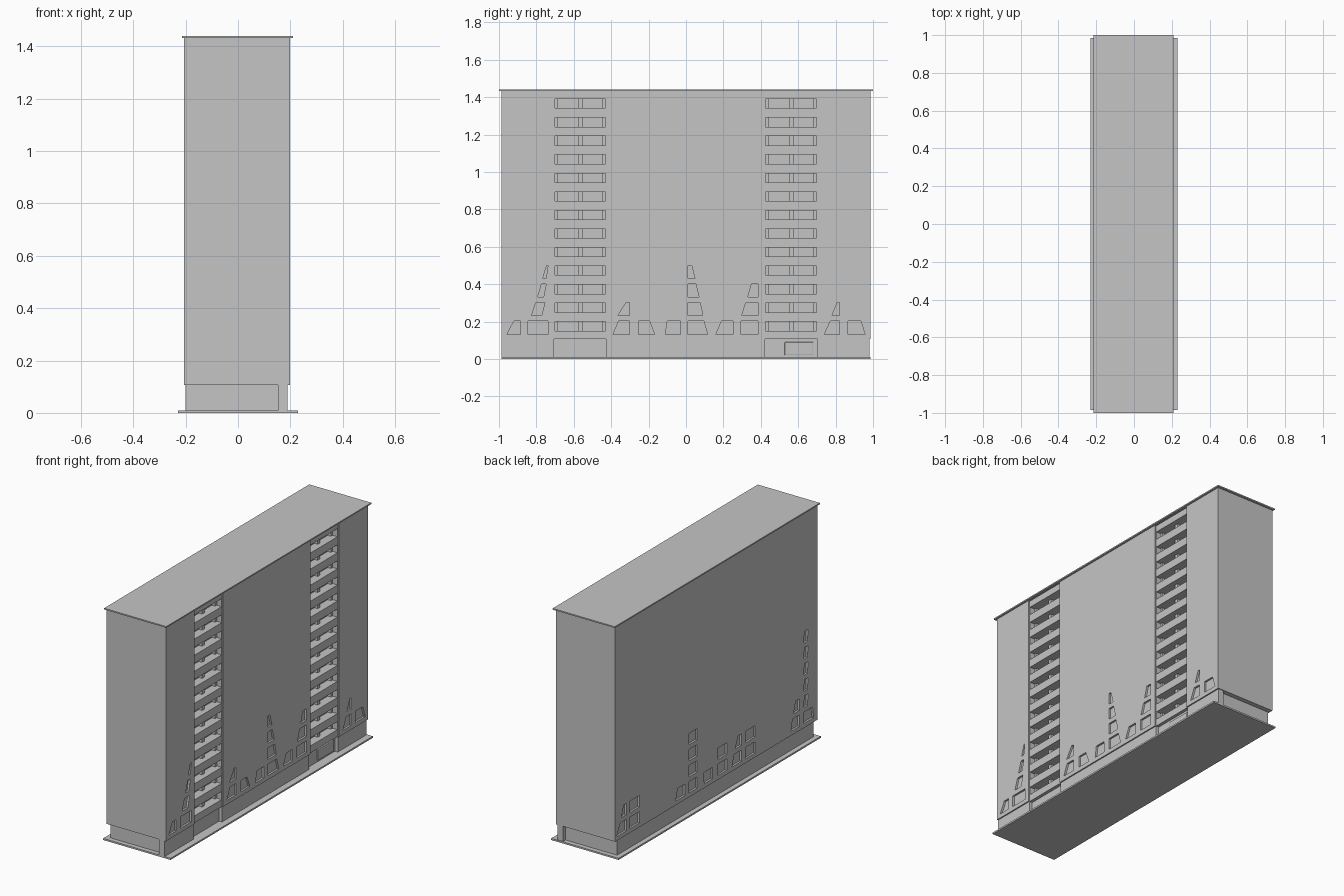
import bpy, bmesh

old = bpy.data.objects.get("Cube")
if old:
    bpy.data.objects.remove(old)

# One plain concrete colour
concrete = bpy.data.materials.new("concrete grey")
concrete.use_nodes = True
grey = (0.56, 0.56, 0.56, 1)
concrete.diffuse_color = grey
concrete.node_tree.nodes["Principled BSDF"].inputs["Base Color"].default_value = grey


def prism(bm, outline, x0, x1):
    """Extrude a (y, z) outline from x0 to x1."""
    face = bm.faces.new([bm.verts.new((x0, y, z)) for y, z in outline])
    side = bmesh.ops.extrude_face_region(bm, geom=[face])["geom"]
    moved = [v for v in side if isinstance(v, bmesh.types.BMVert)]
    bmesh.ops.translate(bm, verts=moved, vec=(x1 - x0, 0, 0))


def box(bm, x0, x1, y0, y1, z0, z1):
    prism(bm, [(y0, z0), (y1, z0), (y1, z1), (y0, z1)], x0, x1)


def finish(name, bm):
    bmesh.ops.recalc_face_normals(bm, faces=bm.faces)
    mesh = bpy.data.meshes.new(name)
    bm.to_mesh(mesh)
    bm.free()
    mesh.materials.append(concrete)
    obj = bpy.data.objects.new(name, mesh)
    bpy.context.collection.objects.link(obj)
    return obj


def boxes(name, *sizes):
    bm = bmesh.new()
    for size in sizes:
        box(bm, *size)
    return finish(name, bm)


def cut(target, cutter):
    mod = target.modifiers.new("cut", "BOOLEAN")
    mod.operation = "DIFFERENCE"
    mod.solver = "EXACT"
    mod.object = cutter
    cutter.hide_render = True
    bpy.context.view_layer.objects.active = target
    bpy.ops.object.modifier_apply(modifier=mod.name)
    bpy.data.objects.remove(cutter)


LEFT, RIGHT, END = -0.207, 0.198, 0.986
SOFFIT, TOP = 0.106, 1.432
FLOOR = 0.0992
BAY_X, NICHE_X = 0.19, 0.135
BAYS = [(-0.705, -0.427), (0.422, 0.702)]

# Slabs
boxes("ground_slab", (-0.23, 0.23, -END, END, 0, 0.01))
boxes("roof_slab", (-0.214, 0.21, -1, 1, TOP, 1.44))

# Ground floor: set-back core, and a full-length wall broken at the bays
boxes("ground_floor_core", (-0.2, 0.17, -0.957, 0.957, 0.01, SOFFIT))
spans = [(-END, BAYS[0][0]), (BAYS[0][1], BAYS[1][0]), (BAYS[1][1], END - 0.005)]
boxes("ground_floor_wall", *[(0.152, 0.19, a, b, 0.01, SOFFIT) for a, b in spans])

# Entrance door
door = boxes("entrance_door", (0.165, 0.178, 0.527, 0.68, 0.02, 0.09))
bevel = door.modifiers.new("rounded corners", "BEVEL")
bevel.width = 0.004
bevel.segments = 2

# Tower body with its two balcony bays
body = boxes("tower_body", (LEFT, RIGHT, -END, END, SOFFIT, TOP))
cut(body, boxes("bay_cutter", *[(BAY_X, 0.3, a, b, 0.05, TOP - 0.002) for a, b in BAYS]))
niches = [(NICHE_X, 0.3, a + 0.004, b - 0.004, z, z + 0.049)
          for a, b in BAYS for z in [0.15 + FLOOR * i for i in range(13)]]
cut(body, boxes("balcony_cutter", *niches))

# Pillars at the back of each balcony
pillars = []
for _, _, a, b, z, top in niches:
    mid = (a + b) / 2 + 0.002
    for p, q in ((a, a + 0.014), (mid - 0.011, mid + 0.011), (b - 0.016, b)):
        pillars.append((NICHE_X - 0.01, NICHE_X + 0.022, p, q, z - 0.002, top + 0.002))
boxes("balcony_pillars", *pillars)

# Windows: storey, bottom edge start and end, top edge start and end
right_windows = [
    (0, -.957, -.885, -.92, -.885), (0, -.845, -.738, -.845, -.738),
    (1, -.826, -.772, -.803, -.755), (2, -.793, -.762, -.772, -.748),
    (3, -.766, -.748, -.745, -.738),
    (0, -.39, -.302, -.36, -.302), (1, -.365, -.302, -.32, -.302),
    (0, -.255, -.168, -.255, -.195),
    (0, -.11, -.03, -.10, -.03), (0, .012, .115, .012, .095),
    (1, .012, .09, .012, .075), (2, .012, .07, .012, .052), (3, .012, .048, .012, .03),
    (0, .16, .25, .19, .25), (0, .293, .385, .293, .385),
    (1, .298, .385, .32, .385), (2, .33, .385, .35, .385),
    (0, .74, .82, .772, .82), (1, .78, .82, .808, .82), (0, .865, .957, .865, .935),
]
# Left side, measured from the back corner
left_windows = [
    (0, .015, .11, .05, .11), (1, .06, .11, .085, .11),
    (0, .14, .235, .14, .235), (1, .14, .235, .14, .235),
    (0, .59, .68, .61, .68),
    (0, .87, .95, .86, .95), (0, 1.0, 1.09, 1.0, 1.09), (1, 1.0, 1.09, 1.0, 1.09),
    (0, 1.14, 1.23, 1.16, 1.23), (1, 1.17, 1.23, 1.2, 1.23),
    (0, 1.27, 1.365, 1.27, 1.365), (1, 1.27, 1.365, 1.27, 1.365),
    (0, 1.715, 1.795, 1.73, 1.795), (1, 1.74, 1.795, 1.76, 1.795),
    (0, 1.835, 1.935, 1.835, 1.925),
]
left_windows += [(i, .72, .8, .72, .8) for i in range(4)]
left_windows += [(i, 1.84, 1.875, 1.845, 1.88) for i in range(1, 6)]

bm = bmesh.new()
for storey, a, b, c, d in right_windows:
    z = 0.132 + FLOOR * storey
    prism(bm, [(a, z), (b, z), (d, z + 0.07), (c, z + 0.07)], RIGHT - 0.012, 0.3)
for storey, *edge in left_windows:
    z = 0.132 + FLOOR * storey
    a, b, c, d = [END - e for e in edge]
    prism(bm, [(a, z), (b, z), (d, z + 0.07), (c, z + 0.07)], -0.3, LEFT + 0.012)
cut(body, finish("window_cutter", bm))
